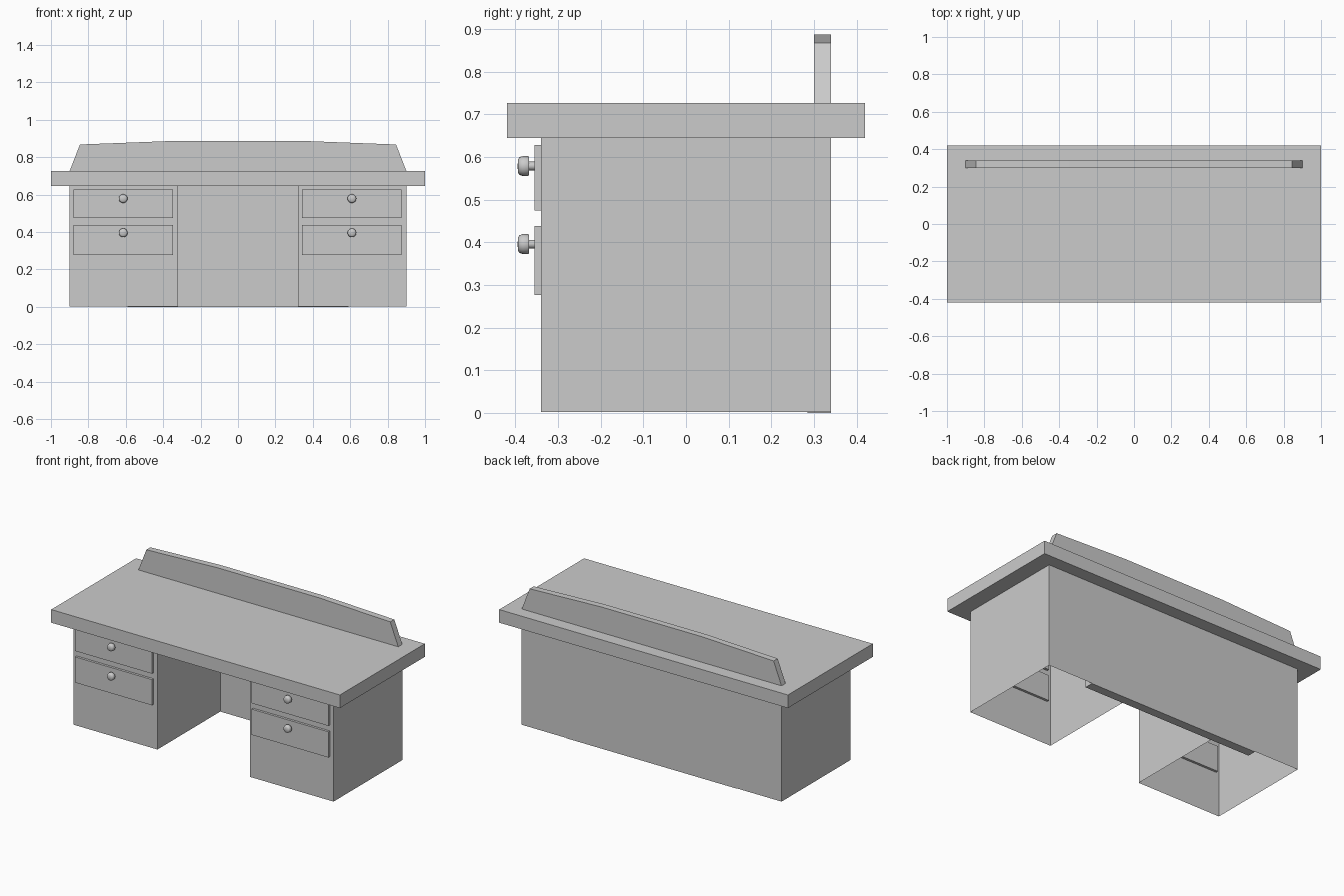
import bpy, bmesh, math
from mathutils import Matrix

if "Cube" in bpy.data.objects:
    bpy.data.objects.remove(bpy.data.objects["Cube"])


def finish(name, bm):
    bmesh.ops.recalc_face_normals(bm, faces=bm.faces)
    mesh = bpy.data.meshes.new(name)
    bm.to_mesh(mesh)
    bm.free()
    obj = bpy.data.objects.new(name, mesh)
    bpy.context.collection.objects.link(obj)
    return obj


def box(name, x, y, z, open_bottom=False):
    bm = bmesh.new()
    size = [b - a for a, b in (x, y, z)]
    mid = [(a + b) / 2 for a, b in (x, y, z)]
    bmesh.ops.create_cube(bm, size=1, matrix=Matrix.Translation(mid) @ Matrix.Diagonal((*size, 1)))
    bmesh.ops.recalc_face_normals(bm, faces=bm.faces)
    if open_bottom:
        low = [f for f in bm.faces if f.normal.z < -0.9]
        bmesh.ops.delete(bm, geom=low, context='FACES')
    return finish(name, bm)


def knob(name, x, y, z):
    # Lathed profile: (radius, distance out from the drawer face)
    profile = [(0, -0.002), (0.01, -0.002), (0.01, 0.013), (0.0215, 0.013),
               (0.0235, 0.016), (0.0235, 0.027), (0.021, 0.035), (0.016, 0.039), (0, 0.040)]
    bm = bmesh.new()
    verts = [bm.verts.new((x + r, y - d, z)) for r, d in profile]
    edges = [bm.edges.new(pair) for pair in zip(verts, verts[1:])]
    bmesh.ops.spin(bm, geom=verts + edges, cent=(x, y, z), axis=(0, 1, 0),
                   angle=math.tau, steps=20)
    bmesh.ops.remove_doubles(bm, verts=bm.verts, dist=1e-5)
    obj = finish(name, bm)
    bpy.context.view_layer.objects.active = obj
    obj.select_set(True)
    bpy.ops.object.shade_smooth_by_angle(angle=math.radians(40))
    obj.select_set(False)


# Desk top
box("desk_top", (-1, 1), (-0.42, 0.42), (0.645, 0.727))

# Panel closing the back of the knee space
box("back_panel", (-0.59, 0.59), (0.285, 0.34), (0, 0.645))

# Pedestals, each with two drawers and knobs
for side, sign, cx in (("left", -1, -0.614), ("right", 1, 0.609)):
    xs = sorted((sign * 0.32, sign * 0.90))
    box(side + "_pedestal", xs, (-0.34, 0.34), (0.002, 0.645), open_bottom=True)
    for level, z0, z1, zk in (("upper", 0.475, 0.628, 0.579), ("lower", 0.277, 0.438, 0.396)):
        box(f"{side}_{level}_drawer", (cx - 0.266, cx + 0.266), (-0.355, -0.325), (z0, z1))
        knob(f"{side}_{level}_knob", cx, -0.355, zk)

# Raised back board with a gently peaked top edge
half = [(0.90, 0.727), (0.845, 0.868), (0.35, 0.887)]
outline = half + [(-x, z) for x, z in reversed(half)]
bm = bmesh.new()
face = bm.faces.new([bm.verts.new((x, 0.30, z)) for x, z in outline])
ext = bmesh.ops.extrude_face_region(bm, geom=[face], use_keep_orig=True)
bmesh.ops.translate(bm, vec=(0, 0.04, 0),
                    verts=[v for v in ext["geom"] if isinstance(v, bmesh.types.BMVert)])
finish("raised_back_board", bm)
